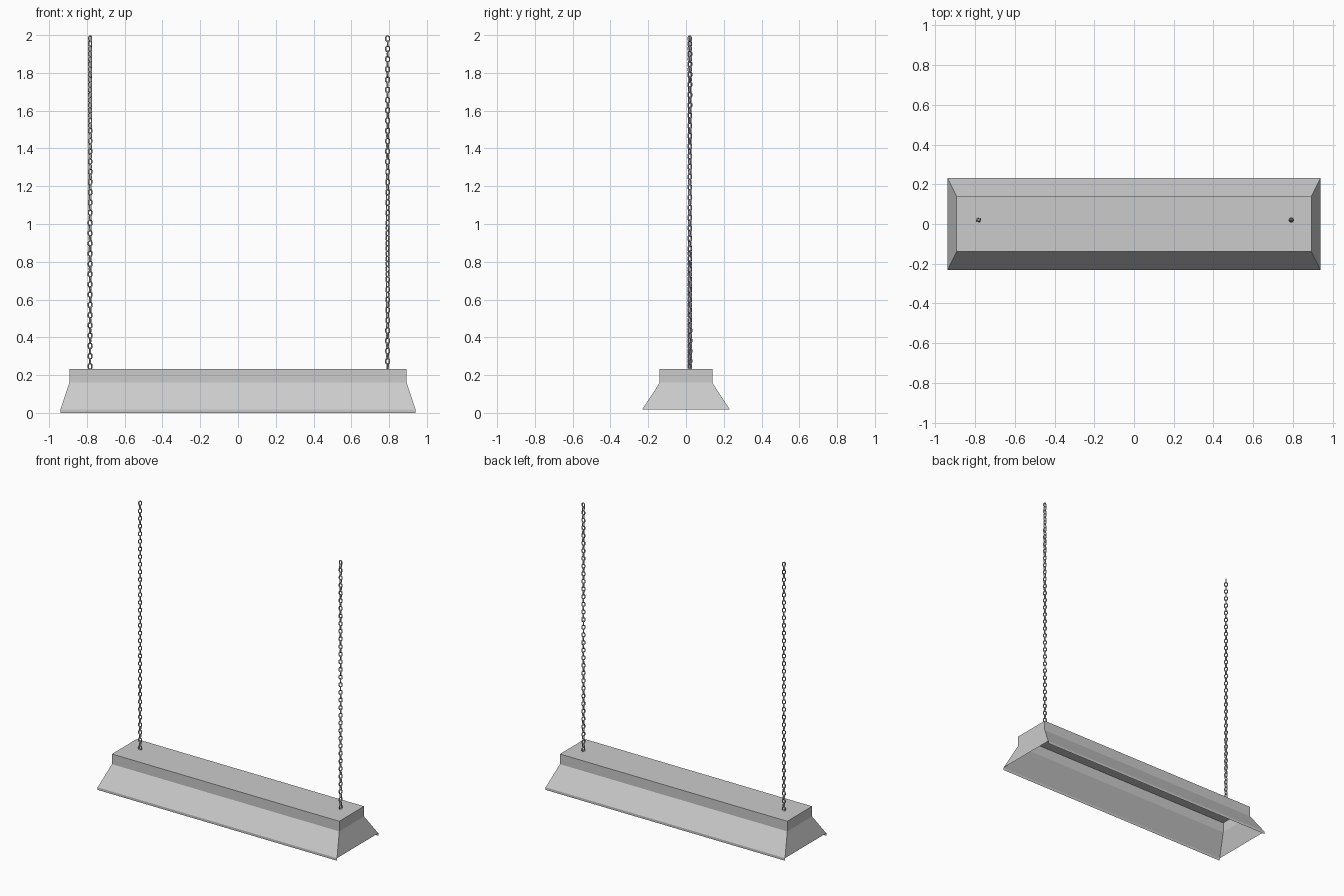
import bpy, bmesh, math

if "Cube" in bpy.data.objects:
    bpy.data.objects.remove(bpy.data.objects["Cube"])


def finish(name, bm):
    mesh = bpy.data.meshes.new(name)
    bm.to_mesh(mesh)
    bm.free()
    obj = bpy.data.objects.new(name, mesh)
    bpy.context.collection.objects.link(obj)
    return obj


# Lamp shade: thin open sheet, (half length, half width, z) per ring
RINGS = [(0.94, 0.232, 0.018), (0.893, 0.139, 0.16), (0.893, 0.139, 0.232)]
bm = bmesh.new()
loops = [[bm.verts.new((sx * hx, sy * hy, z))
          for sx, sy in ((-1, -1), (1, -1), (1, 1), (-1, 1))] for hx, hy, z in RINGS]
for lower, upper in zip(loops, loops[1:]):
    for i in range(4):
        j = (i + 1) % 4
        bm.faces.new((lower[i], lower[j], upper[j], upper[i]))
bm.faces.new(loops[-1])

# Vertical lip along the two long lower edges
for a, b in ((0, 1), (2, 3)):
    va, vb = loops[0][a], loops[0][b]
    la, lb = (bm.verts.new((v.co.x, v.co.y, 0)) for v in (va, vb))
    bm.faces.new((la, lb, vb, va))
finish("lamp_shade", bm)


# Chains: oval wire links, alternately turned, with a slow twist
def chain(name, x, y, z0, z1, twist_start, twist_end, count=65):
    wire, half_w, half_l = 0.004, 0.010, 0.0145
    curve = bpy.data.curves.new(name, 'CURVE')
    curve.dimensions = '3D'
    curve.bevel_depth = wire
    curve.bevel_resolution = 1
    first, last = z0 + half_l + wire, z1 - half_l - wire
    for k in range(count):
        t = k / (count - 1)
        zc = first + (last - first) * t
        ang = math.radians(90 * (k % 2) + twist_start + (twist_end - twist_start) * t)
        spline = curve.splines.new('POLY')
        spline.points.add(11)
        spline.use_cyclic_u = True
        for i, p in enumerate(spline.points):
            a = 2 * math.pi * (i + 0.5) / 12
            u = half_w * math.cos(a)
            w = half_w * math.sin(a) + math.copysign(half_l - half_w, math.sin(a))
            p.co = (x + u * math.cos(ang), y + u * math.sin(ang), zc + w, 1)
    obj = bpy.data.objects.new(name, curve)
    bpy.context.collection.objects.link(obj)
    bpy.context.view_layer.objects.active = obj
    bpy.ops.object.select_all(action='DESELECT')
    obj.select_set(True)
    bpy.ops.object.convert(target='MESH')
    bpy.ops.object.shade_smooth_by_angle(angle=math.radians(60))


chain("left_chain", -0.783, 0.02, 0.228, 2.0, 10, 50)
chain("right_chain", 0.792, 0.02, 0.228, 2.0, 70, 0)
